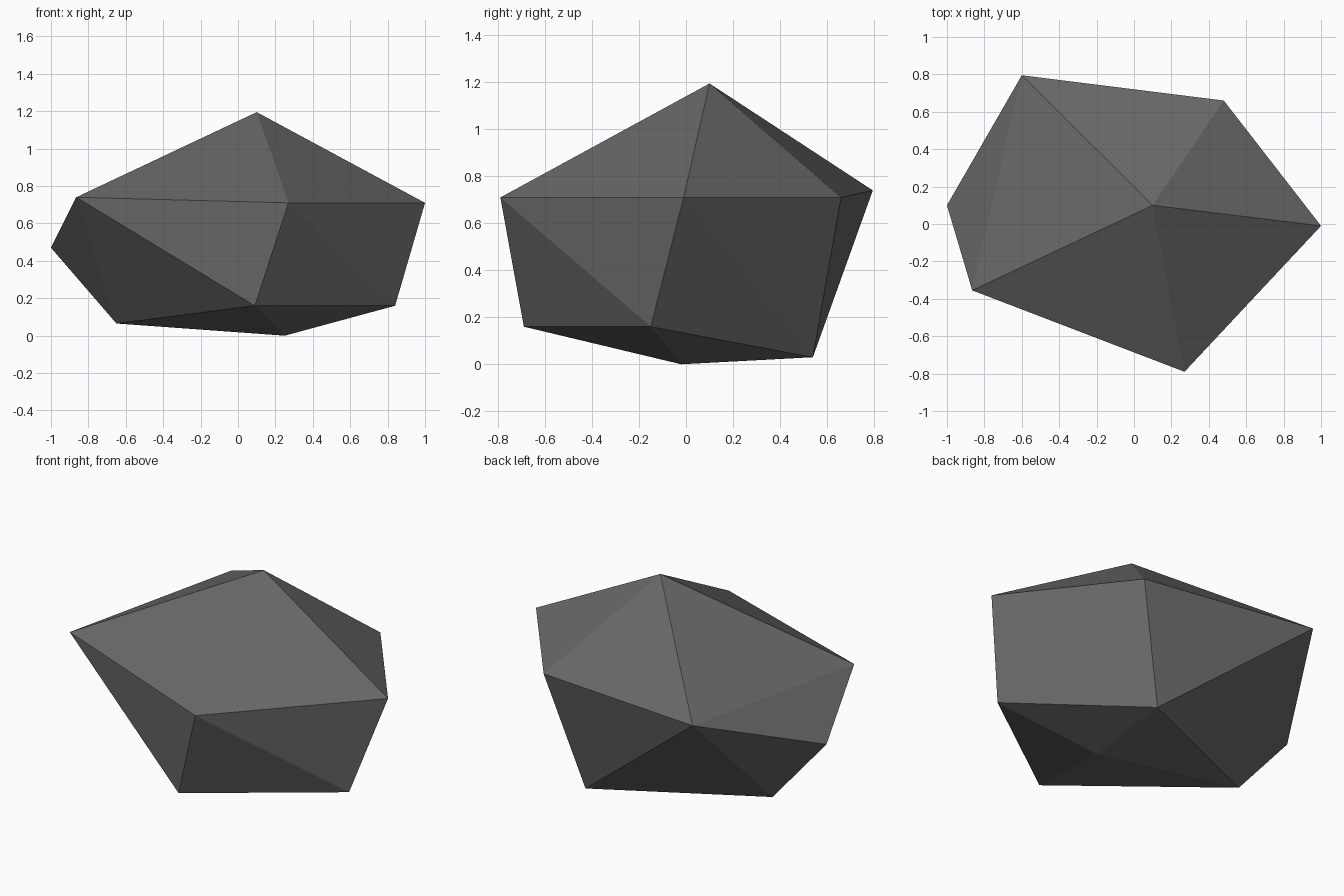
import bpy, bmesh

if "Cube" in bpy.data.objects:
    bpy.data.objects.remove(bpy.data.objects["Cube"])

# Corner points of the faceted boulder
peak = [(0.10, 0.10, 1.195)]
upper_ring = [(-0.60, 0.795, 0.74), (0.48, 0.66, 0.71), (1.00, -0.01, 0.71),
              (0.27, -0.79, 0.71), (-0.865, -0.355, 0.74)]
lower_ring = [(-1.00, 0.10, 0.47), (-0.65, 0.11, 0.065), (0.09, -0.69, 0.16),
              (0.84, -0.15, 0.16), (0.287, 0.54, 0.03)]
base = [(0.25, -0.02, 0.0)]

# Flat-faced convex shell around the corners
bm = bmesh.new()
for co in peak + upper_ring + lower_ring + base:
    bm.verts.new(co)
bmesh.ops.convex_hull(bm, input=bm.verts[:])
bmesh.ops.recalc_face_normals(bm, faces=bm.faces[:])
mesh = bpy.data.meshes.new("boulder")
bm.to_mesh(mesh)
bm.free()

# Single stone colour
stone = bpy.data.materials.new("grey_stone")
stone.diffuse_color = (0.14, 0.14, 0.14, 1)
stone.use_nodes = True
stone.node_tree.nodes["Principled BSDF"].inputs["Base Color"].default_value = stone.diffuse_color
mesh.materials.append(stone)
boulder = bpy.data.objects.new("boulder", mesh)
bpy.context.collection.objects.link(boulder)
